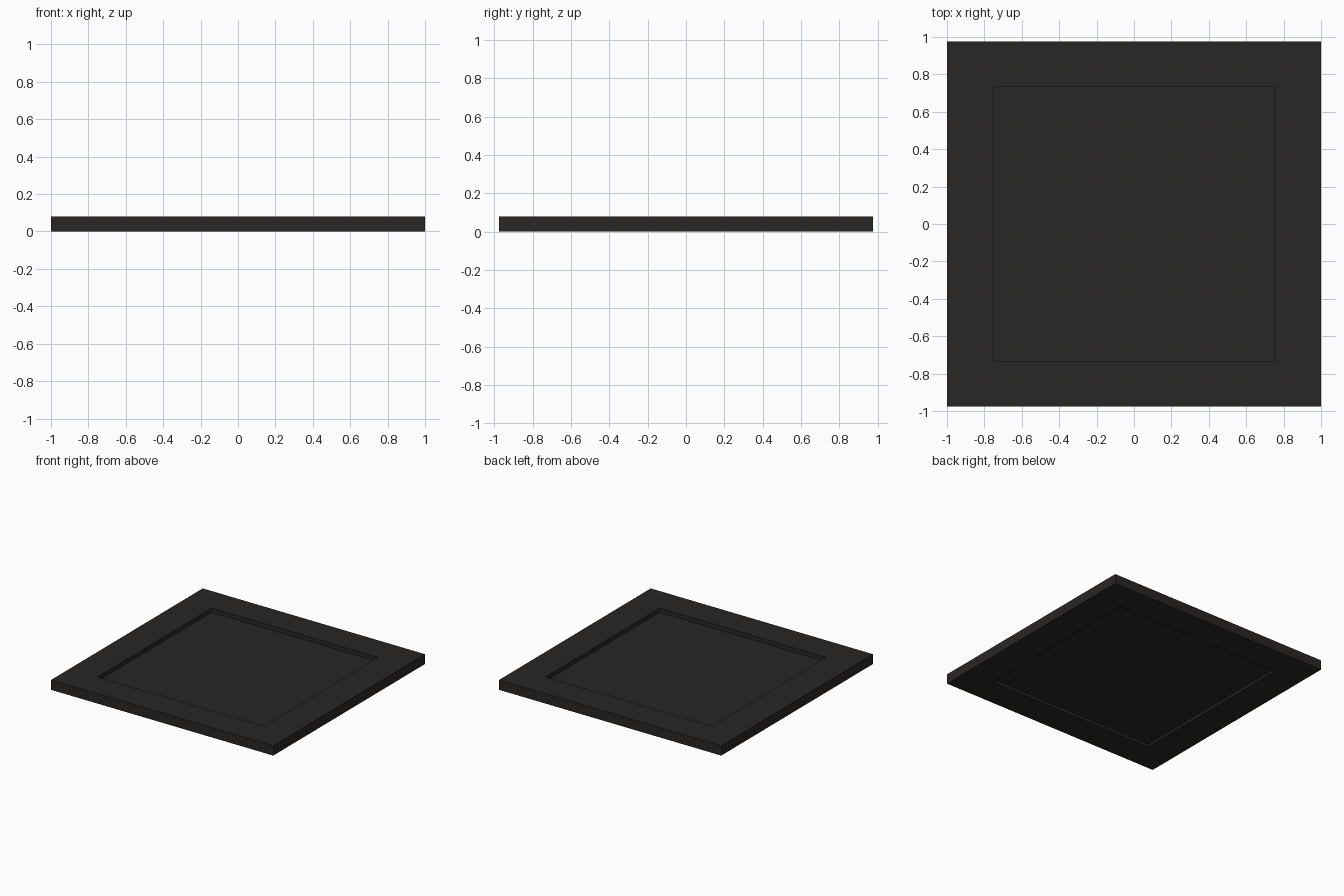
import bpy, bmesh

if "Cube" in bpy.data.objects:
    bpy.data.objects.remove(bpy.data.objects["Cube"])

mat = bpy.data.materials.new("dark_charcoal")
mat.diffuse_color = (0.022, 0.02, 0.018, 1)
mat.use_nodes = True
mat.node_tree.nodes["Principled BSDF"].inputs["Base Color"].default_value = mat.diffuse_color

W, D, H = 1.0, 0.975, 0.08      # outer half width, half depth, height
IW, ID = 0.75, 0.733            # opening half width, half depth


def finish(bm, name):
    bmesh.ops.recalc_face_normals(bm, faces=bm.faces)
    mesh = bpy.data.meshes.new(name)
    bm.to_mesh(mesh)
    bm.free()
    mesh.materials.append(mat)
    obj = bpy.data.objects.new(name, mesh)
    bpy.context.collection.objects.link(obj)
    return obj


def ring(bm, hx, hy, z):
    return [bm.verts.new((sx * hx, sy * hy, z))
            for sx, sy in ((-1, -1), (1, -1), (1, 1), (-1, 1))]


# Border frame: rectangular section swept around the opening, mitred corners
bm = bmesh.new()
loops = [ring(bm, W, D, 0), ring(bm, W, D, H), ring(bm, IW, ID, H), ring(bm, IW, ID, 0)]
for k in range(4):
    a, b = loops[k], loops[(k + 1) % 4]
    for i in range(4):
        j = (i + 1) % 4
        bm.faces.new((a[i], a[j], b[j], b[i]))
finish(bm, "border_frame")

# Inset panel, recessed from both the top and the underside
bm = bmesh.new()
low, high = ring(bm, IW, ID, 0.02), ring(bm, IW, ID, 0.045)
bm.faces.new(low)
bm.faces.new(high)
for i in range(4):
    j = (i + 1) % 4
    bm.faces.new((low[i], low[j], high[j], high[i]))
finish(bm, "inset_panel")
